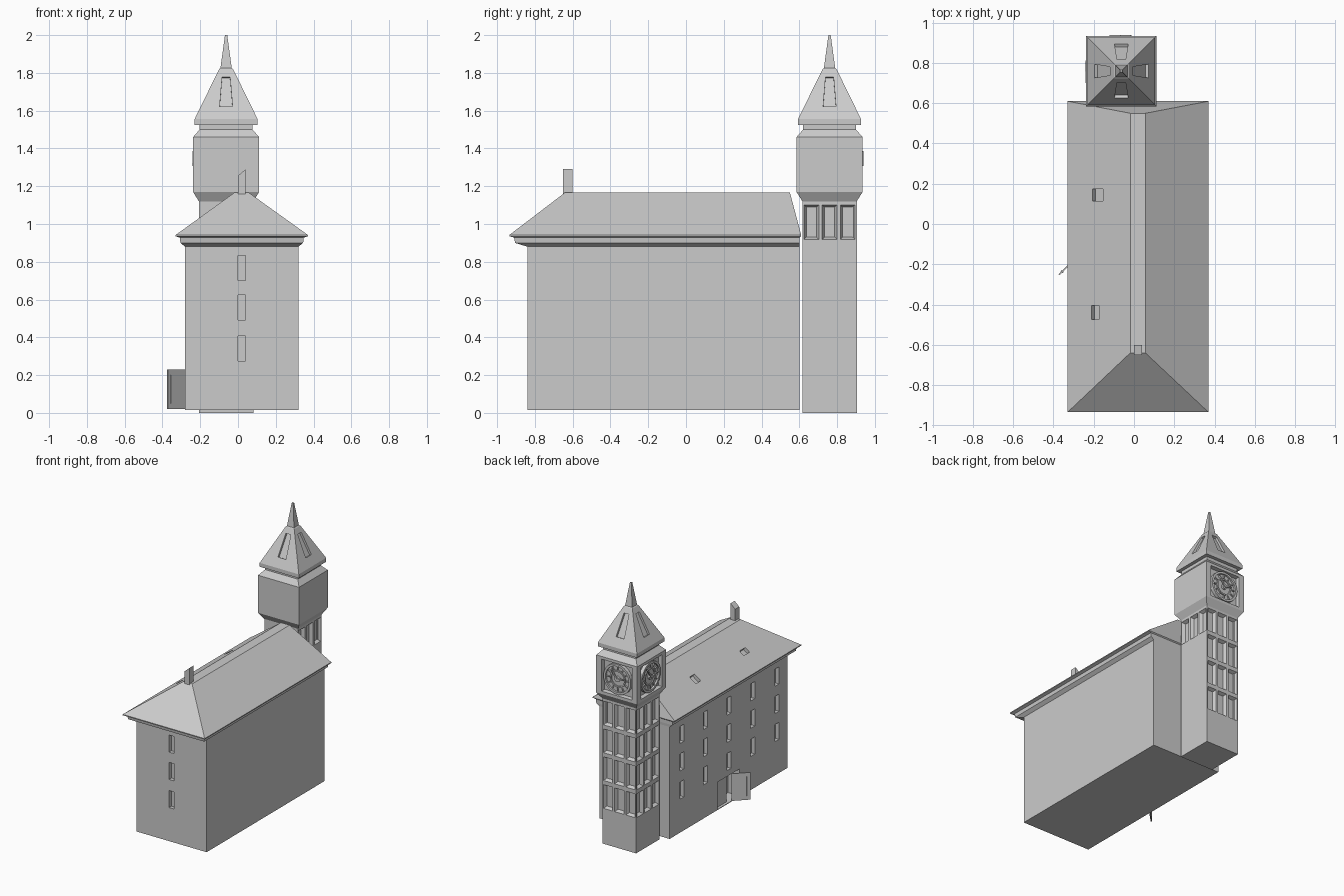
import bpy, bmesh
from math import radians, atan2, pi, cos, sin
from mathutils import Matrix, Vector

if "Cube" in bpy.data.objects:
    bpy.data.objects.remove(bpy.data.objects["Cube"])


def finish(name, bm):
    bmesh.ops.recalc_face_normals(bm, faces=bm.faces)
    me = bpy.data.meshes.new(name)
    bm.to_mesh(me)
    bm.free()
    ob = bpy.data.objects.new(name, me)
    bpy.context.collection.objects.link(ob)
    return ob


def loft(name, rings):
    """Stack of rectangles (x0, x1, y0, y1, z) joined into a closed solid."""
    bm = bmesh.new()
    loops = [[bm.verts.new(p) for p in ((a, c, z), (b, c, z), (b, d, z), (a, d, z))]
             for a, b, c, d, z in rings]
    for lo, hi in zip(loops, loops[1:]):
        for i in range(4):
            j = (i + 1) % 4
            bm.faces.new((lo[i], lo[j], hi[j], hi[i]))
    bm.faces.new(loops[0])
    bm.faces.new(loops[-1])
    return finish(name, bm)


def facing(x, y, z, turn, tilt=0):
    """Local x = along the face, y = up, z = outward. turn 0 = front, 90 = right."""
    return (Matrix.Translation((x, y, z)) @ Matrix.Rotation(radians(turn), 4, 'Z')
            @ Matrix.Rotation(pi / 2, 4, 'X') @ Matrix.Rotation(-tilt, 4, 'X'))


def block(bm, m, w, h, z0, z1, inset=0, taper=1):
    """Block from z0 to z1; inset shrinks the z0 end, taper narrows the top edge."""
    ends = []
    for z, k in ((z0, inset), (z1, 0)):
        a, b = w / 2 - k, h / 2 - k
        ends.append([bm.verts.new(m @ Vector(p)) for p in
                     ((-a, -b, z), (a, -b, z), (a * taper, b, z), (-a * taper, b, z))])
    lo, hi = ends
    fs = [bm.faces.new(lo[::-1]), bm.faces.new(hi)]
    for i in range(4):
        j = (i + 1) % 4
        fs.append(bm.faces.new((lo[i], lo[j], hi[j], hi[i])))


def carve(ob, bm):
    cutter = finish("cutter", bm)
    cutter.hide_render = True
    mod = ob.modifiers.new("openings", 'BOOLEAN')
    mod.operation, mod.solver, mod.object = 'DIFFERENCE', 'EXACT', cutter
    bpy.context.view_layer.objects.active = ob
    bpy.ops.object.modifier_apply(modifier=mod.name)
    bpy.data.objects.remove(cutter)


# Hall: walls, cornice and hipped roof
hall = loft("hall", [
    (-.28, .32, -.84, .60, .015), (-.28, .32, -.84, .60, .88),
    (-.305, .345, -.905, .602, .90), (-.308, .348, -.91, .602, .928),
    (-.33, .37, -.935, .61, .935), (-.33, .37, -.935, .61, .942),
    (-.018, .056, -.64, .55, 1.167)])
cut = bmesh.new()
for z in (.768, .557, .34):
    block(cut, facing(.02, -.84, z, 0), .04, .132, -.03, .02)
    for y in (.45, .16, -.125, -.415, -.71):
        block(cut, facing(-.28, y, z, 270), .05, .132, -.03, .02)
# Roof lights
for y, w, l, x in ((.145, .06, .065, -.18), (-.44, .07, .045, -.192)):
    z = .942 + (x + .33) * .225 / .312
    block(cut, facing(x, y, z, 270, atan2(.312, .225)), w, l, -.025, .02)
carve(hall, cut)
# Door recess, with the open half going deeper
cut = bmesh.new()
block(cut, facing(-.28, .015 - .07, .125, 270), .14, .21, -.02, .02)
carve(hall, cut)
cut = bmesh.new()
block(cut, facing(-.28, -.125 - .065, .125, 270), .13, .21, -.10, .02)
carve(hall, cut)

# Open door leaf with handle
bm = bmesh.new()
leaf = facing(-.325, -.205, .125, 270 - 45)
block(bm, leaf, .135, .21, -.004, .004)
block(bm, leaf @ Matrix.Translation((.045, 0, 0)), .008, .15, -.007, .007)
door = finish("open_door_leaf", bm)

# Chimney with slanted top
chimney = loft("chimney", [(.0, .04, -.65, -.60, 1.13), (.0, .04, -.65, -.60, 1.29)])
for v in chimney.data.vertices:
    if v.co.z > 1.2 and v.co.x < .02:
        v.co.z = 1.255

# Clock tower
CX, CY = -.063, .76


def square(h, z):
    return (CX - h, CX + h, CY - h, CY + h, z)


def tower_face(turn, r, side, z, tilt=0):
    a = radians(turn)
    return facing(CX + r * sin(a) + side * cos(a), CY - r * cos(a) + side * sin(a), z, turn, tilt)


shaft = loft("tower_shaft", [square(h, z) for h, z in (
    (.144, 0), (.144, 1.12), (.175, 1.17), (.175, 1.46), (.14, 1.50), (.14, 1.535))])
cut = bmesh.new()
for turn, rows in ((90, 1), (180, 4), (270, 4)):
    for r in range(rows):
        for s in (-.096, 0, .096):
            block(cut, tower_face(turn, .144, s, 1.01 - .215 * r), .08, .185, -.025, .002, .013)
for turn in (180, 270):
    block(cut, tower_face(turn, .175, 0, 1.315), .262, .25, -.03, .01, .006)
carve(shaft, cut)

# Spire roof with a recessed slot on each slope
spire = loft("tower_spire", [square(h, z) for h, z in (
    (.167, 1.525), (.167, 1.555), (.037, 1.82), (.030, 1.825), (.006, 2.0))])
cut = bmesh.new()
for turn in (0, 90, 180, 270):
    block(cut, tower_face(turn, .094, 0, 1.70, atan2(.13, .265)), .068, .175, -.015, .02, taper=.62)
carve(spire, cut)

# Clock faces: turned dial with ticks and hands
PROFILE = ((.02, -.002), (.02, -.018), (.055, -.018), (.055, -.01), (.066, -.01),
           (.066, -.018), (.10, -.018), (.10, -.004), (.117, -.004), (.117, -.04))
N = 24
for turn, label in ((180, "back"), (270, "left")):
    bm = bmesh.new()
    m = tower_face(turn, .175, 0, 1.315)
    rings = [[bm.verts.new(m @ Vector((r * cos(2 * pi * i / N), r * sin(2 * pi * i / N), z)))
              for i in range(N)] for r, z in PROFILE]
    for a, b in zip(rings, rings[1:]):
        for i in range(N):
            j = (i + 1) % N
            bm.faces.new((a[i], a[j], b[j], b[i]))
    bm.faces.new(rings[0])
    bm.faces.new(rings[-1])
    for k in range(12):
        block(bm, m @ Matrix.Rotation(k * pi / 6, 4, 'Z') @ Matrix.Translation((0, .084, 0)),
              .008, .024, -.02, -.009)
    for ang, length in ((35, .085), (-80, .06)):
        block(bm, m @ Matrix.Rotation(radians(ang), 4, 'Z') @ Matrix.Translation((0, length / 2, 0)),
              .014, length, -.006, .004, taper=.5)
    finish("clock_dial_" + label, bm)
